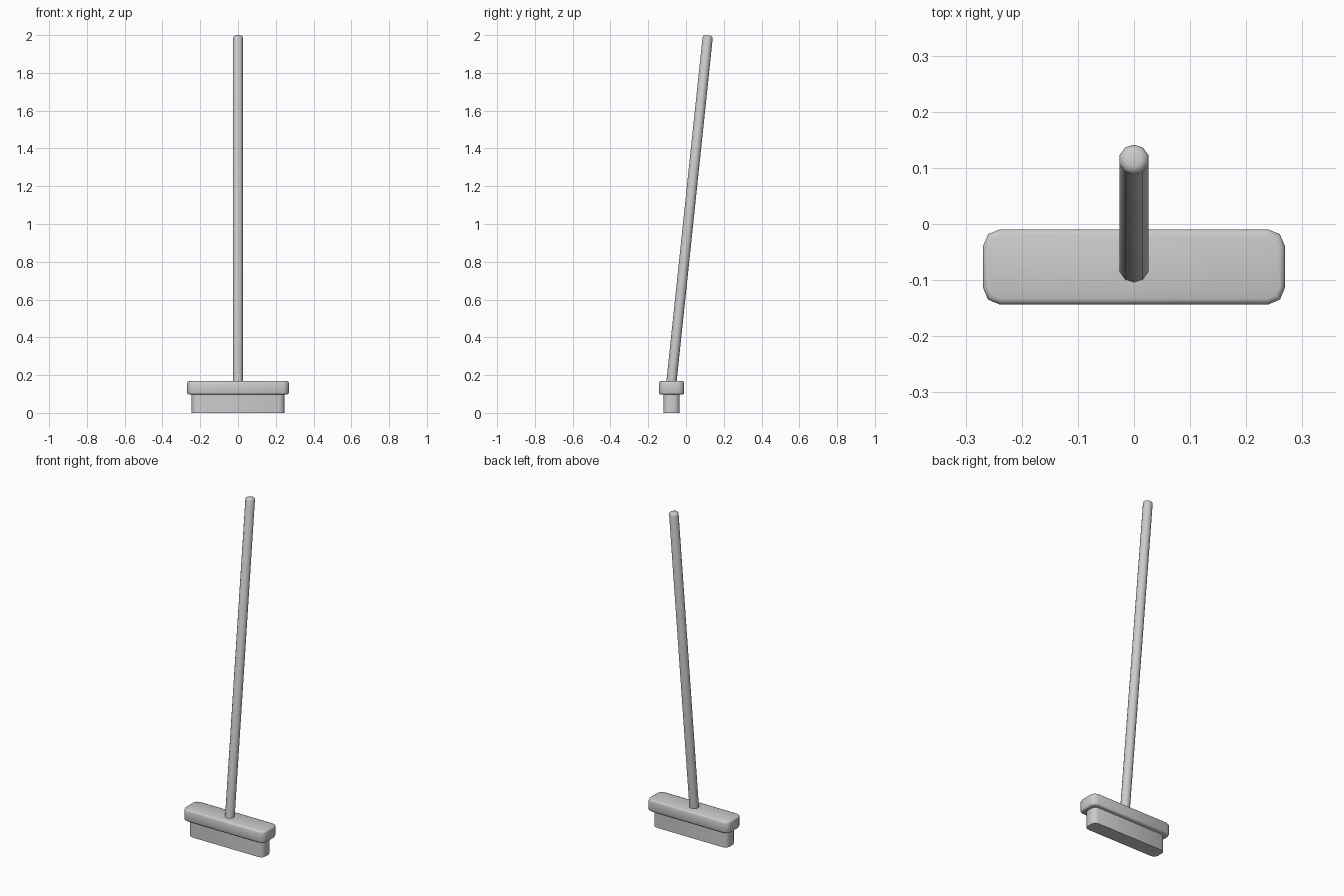
import bpy, bmesh, math
from mathutils import Matrix, Vector

if "Cube" in bpy.data.objects:
    bpy.data.objects.remove(bpy.data.objects["Cube"])

HEAD_Y = -0.0765


def finish(bm, name, angle):
    bmesh.ops.recalc_face_normals(bm, faces=bm.faces)
    mesh = bpy.data.meshes.new(name)
    bm.to_mesh(mesh)
    bm.free()
    obj = bpy.data.objects.new(name, mesh)
    bpy.context.collection.objects.link(obj)
    bpy.ops.object.select_all(action='DESELECT')
    obj.select_set(True)
    bpy.context.view_layer.objects.active = obj
    bpy.ops.object.shade_smooth_by_angle(angle=math.radians(angle))
    return obj


def rounded_block(name, sx, sy, z0, z1, corner, edge=0.0):
    """Box with two-step rounded plan corners and optional softened rims."""
    bm = bmesh.new()
    bmesh.ops.create_cube(bm, size=1)
    bmesh.ops.scale(bm, verts=bm.verts, vec=(sx, sy, z1 - z0))
    bmesh.ops.translate(bm, verts=bm.verts, vec=(0, HEAD_Y, (z0 + z1) / 2))
    uprights = [e for e in bm.edges if abs(e.verts[0].co.z - e.verts[1].co.z) > 1e-4]
    bmesh.ops.bevel(bm, geom=uprights, offset=corner, offset_type='OFFSET',
                    segments=2, profile=0.5, affect='EDGES')
    if edge:
        rims = [e for e in bm.edges if abs(e.verts[0].co.z - e.verts[1].co.z) < 1e-4]
        bmesh.ops.bevel(bm, geom=rims, offset=edge, offset_type='OFFSET',
                        segments=2, profile=0.5, affect='EDGES')
    return finish(bm, name, 50)


# Bristle block and wooden head
rounded_block("bristles", 0.49, 0.085, 0.0, 0.11, 0.025)
rounded_block("broom_head", 0.538, 0.134, 0.097, 0.168, 0.03, 0.01)

# Leaning ten-sided handle with a rounded tip
tilt = math.radians(6)
radius = 0.027
axis = Vector((0, math.sin(tilt), math.cos(tilt)))
base = Vector((0, HEAD_Y - 0.004, 0.13))
length = (1.9985 - base.z) / axis.z
bm = bmesh.new()
bmesh.ops.create_cone(bm, cap_ends=True, segments=10, radius1=radius,
                      radius2=radius, depth=length)
bmesh.ops.translate(bm, verts=bm.verts, vec=(0, 0, length / 2))
tip = [e for e in bm.edges if all(v.co.z > length - 1e-4 for v in e.verts)]
bmesh.ops.bevel(bm, geom=tip, offset=0.013, offset_type='OFFSET',
                segments=2, profile=0.5, affect='EDGES')
bmesh.ops.transform(bm, verts=bm.verts,
                    matrix=Matrix.Translation(base) @ Matrix.Rotation(-tilt, 4, 'X'))
finish(bm, "handle", 50)
